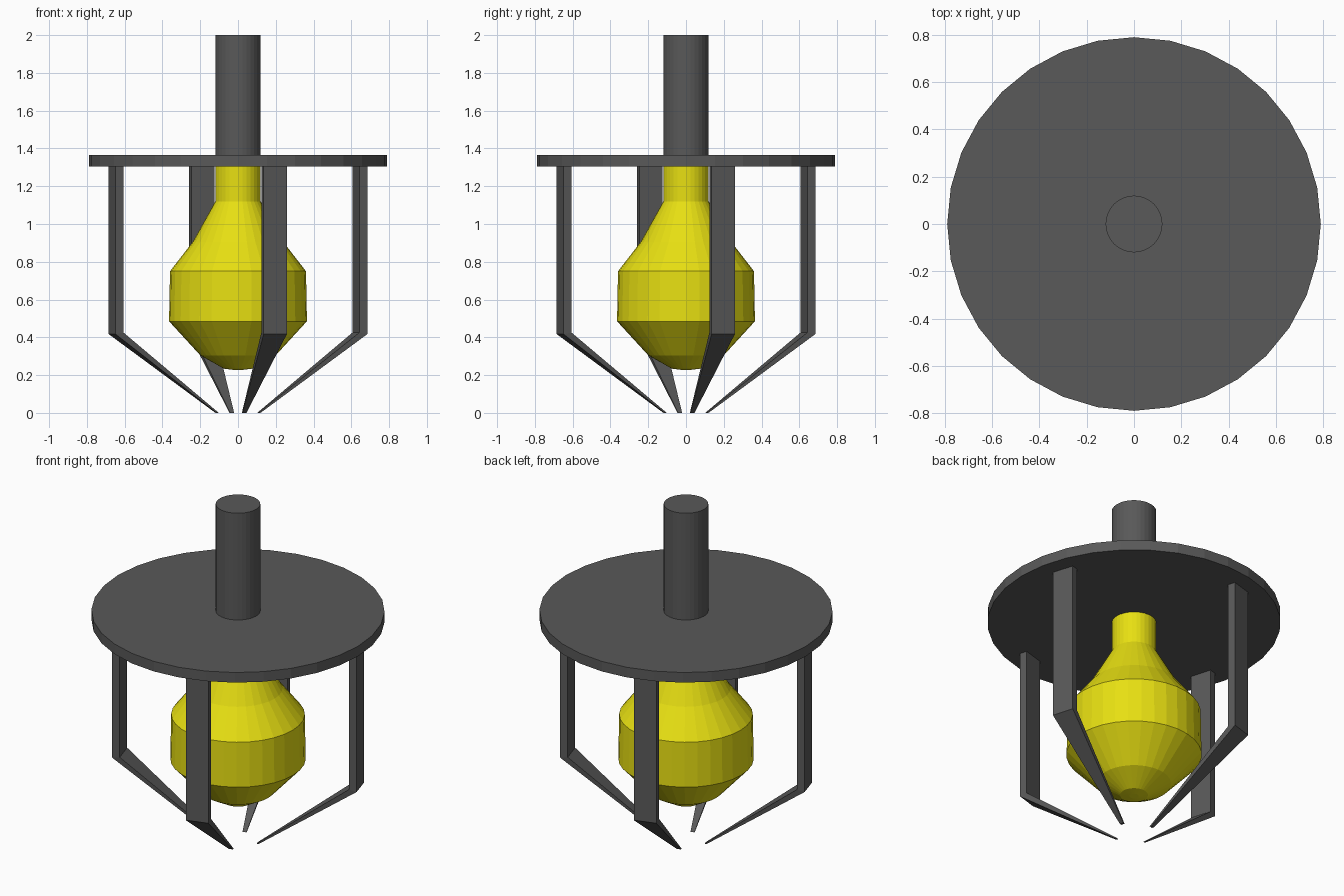
import bpy, bmesh, math
from mathutils import Matrix

if "Cube" in bpy.data.objects:
    bpy.data.objects.remove(bpy.data.objects["Cube"])

SIDES = 32


def material(name, color):
    m = bpy.data.materials.new(name)
    m.diffuse_color = (*color, 1)
    m.use_nodes = True
    m.node_tree.nodes["Principled BSDF"].inputs["Base Color"].default_value = m.diffuse_color
    return m


GREY = material("dark grey metal", (0.1, 0.1, 0.1))
YELLOW = material("yellow", (0.8, 0.74, 0.006))


def loft(name, rings, mat):
    """Skin closed rings of equal length and cap both ends."""
    bm = bmesh.new()
    loops = [[bm.verts.new(p) for p in ring] for ring in rings]
    n = len(loops[0])
    for a, b in zip(loops, loops[1:]):
        for i in range(n):
            j = (i + 1) % n
            bm.faces.new((a[i], a[j], b[j], b[i]))
    bm.faces.new(loops[0][::-1])
    bm.faces.new(loops[-1])
    bmesh.ops.recalc_face_normals(bm, faces=bm.faces)
    me = bpy.data.meshes.new(name)
    bm.to_mesh(me)
    bm.free()
    me.materials.append(mat)
    ob = bpy.data.objects.new(name, me)
    bpy.context.collection.objects.link(ob)
    return ob


def turned(name, profile, mat):
    """Round part from (radius, height) pairs."""
    step = 2 * math.pi / SIDES
    return loft(name, [[(r * math.cos(i * step), r * math.sin(i * step), z)
                        for i in range(SIDES)] for r, z in profile], mat)


# Mounting disc, hanging rod and central bulb
turned("disc", [(0.79, 1.305), (0.79, 1.365)], GREY)
turned("rod", [(0.12, 1.365), (0.12, 2.0)], GREY)
turned("bulb", [(0.025, 0.228), (0.075, 0.234), (0.2, 0.305), (0.365, 0.485),
                (0.36, 0.75), (0.24, 0.905), (0.12, 1.12), (0.12, 1.305)], YELLOW)


def section(r, t, w, z_in, z_out):
    return [(r - t / 2, -w / 2, z_in), (r + t / 2, -w / 2, z_out),
            (r + t / 2, w / 2, z_out), (r - t / 2, w / 2, z_in)]


# Four claws: straight upper bar, tapering inward to a small tip
for k in range(4):
    claw = loft(f"claw_{k + 1}", [section(0.673, 0.044, 0.128, 1.305, 1.305),
                                  section(0.673, 0.044, 0.128, 0.425, 0.417),
                                  section(0.115, 0.012, 0.022, 0.0, 0.0)], GREY)
    claw.data.transform(Matrix.Rotation(math.radians(16.5 + 90 * k), 4, 'Z'))
